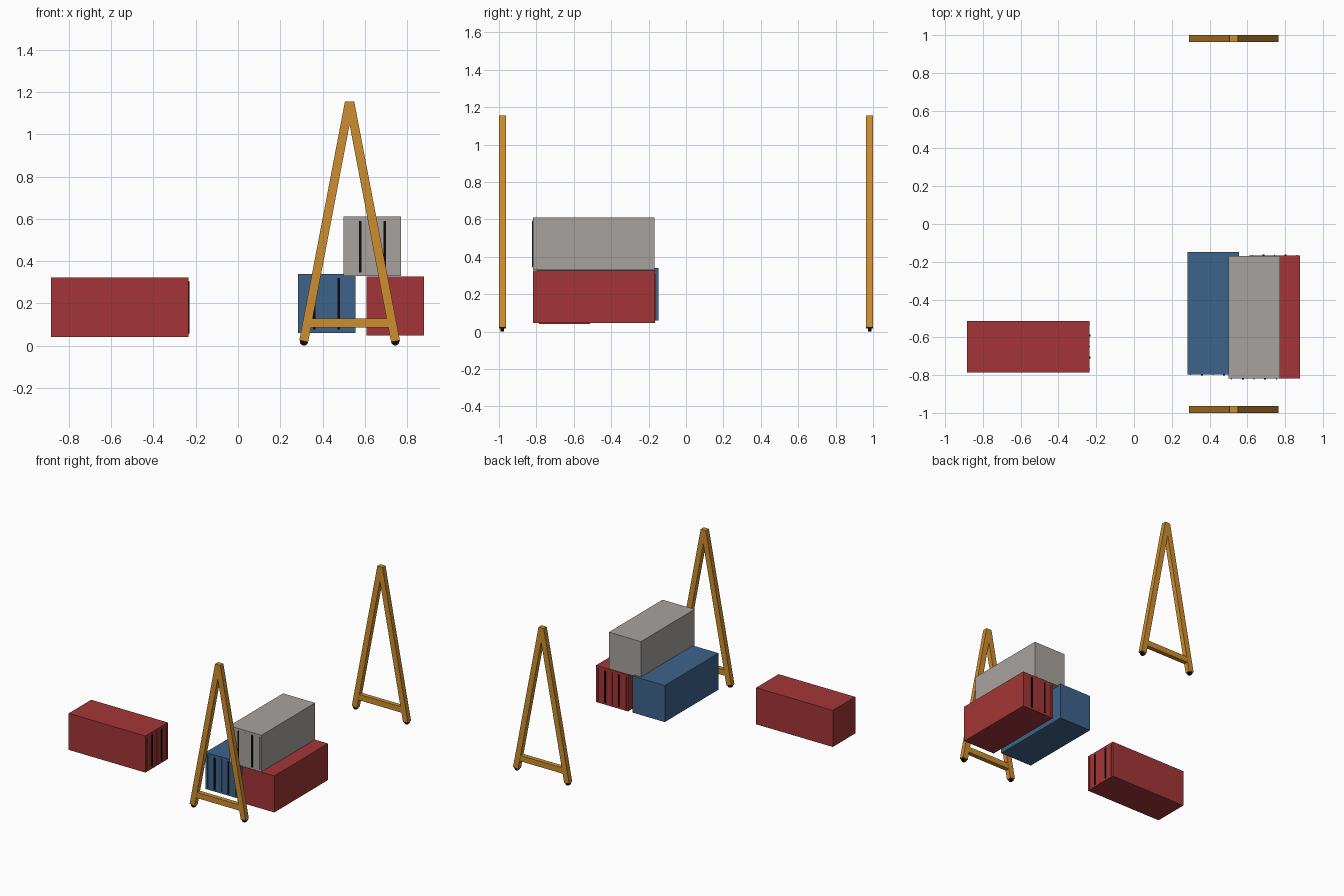
import bpy, bmesh, math
from mathutils import Matrix, Vector

if "Cube" in bpy.data.objects:
    bpy.data.objects.remove(bpy.data.objects["Cube"])


def material(name, rgb):
    m = bpy.data.materials.new(name)
    m.diffuse_color = (*rgb, 1)
    m.use_nodes = True
    m.node_tree.nodes["Principled BSDF"].inputs["Base Color"].default_value = m.diffuse_color
    return m


RED = material("container red", (0.37, 0.036, 0.038))
BLUE = material("container blue", (0.047, 0.126, 0.26))
GREY = material("container grey", (0.39, 0.365, 0.345))
ORANGE = material("frame orange", (0.61, 0.27, 0.028))
BLACK = material("black", (0.003, 0.003, 0.003))


def finish(name, bm, mats):
    bmesh.ops.recalc_face_normals(bm, faces=bm.faces[:])
    me = bpy.data.meshes.new(name)
    bm.to_mesh(me)
    bm.free()
    ob = bpy.data.objects.new(name, me)
    for m in mats:
        me.materials.append(m)
    bpy.context.collection.objects.link(ob)
    return ob


def add_box(bm, centre, size, index=0):
    mat = Matrix.Translation(centre) @ Matrix.Diagonal((*size, 1))
    verts = bmesh.ops.create_cube(bm, size=1, matrix=mat)["verts"]
    for f in {f for v in verts for f in v.link_faces}:
        f.material_index = index


W, L, H = 0.272, 0.650, 0.280


def container(name, mat, centre, angle):
    """Closed box whose door end faces -y before turning about z."""
    bm = bmesh.new()
    add_box(bm, (0, 0, 0), (W, L, H))
    y = -L / 2
    # door seams in the body colour
    for x in (-0.119, 0, 0.119):
        add_box(bm, (x, y - 0.001, -0.002), (0.006, 0.004, 0.25))
    # black locking rods
    for x in (-0.058, 0.058):
        add_box(bm, (x, y - 0.001, -0.002), (0.011, 0.007, 0.245), 1)
    ob = finish(name, bm, (mat, BLACK))
    ob.location = centre
    ob.rotation_euler.z = angle


container("lone_red_container", RED, (-0.560, -0.649, 0.182), math.pi / 2)
container("blue_container", BLUE, (0.419, -0.472, 0.200), 0)
container("stacked_red_container", RED, (0.744, -0.492, 0.187), math.pi)
container("top_grey_container", GREY, (0.636, -0.494, 0.470), 0)

# A-shaped end frames with crossbar and small wheels
CX = 0.528
HALF = [(0.022, 1.155), (0.238, 0.025), (0.196, 0.017)]
OUTLINE = HALF + [(0, 1.046)] + [(-x, z) for x, z in reversed(HALF)]

for side, label in ((-1, "front"), (1, "back")):
    yc = side * 0.9815
    bm = bmesh.new()
    face = bm.faces.new([bm.verts.new((CX + x, yc - 0.0185, z)) for x, z in OUTLINE])
    ext = bmesh.ops.extrude_face_region(bm, geom=[face], use_keep_orig=True)
    bmesh.ops.translate(bm, vec=(0, 0.037, 0),
                        verts=[v for v in ext["geom"] if isinstance(v, bmesh.types.BMVert)])
    finish(label + "_frame", bm, [ORANGE])

    bm = bmesh.new()
    add_box(bm, (CX, yc, 0.107), (0.38, 0.034, 0.044))
    finish(label + "_crossbar", bm, [ORANGE])

    bm = bmesh.new()
    for s in (-1, 1):
        bmesh.ops.create_cone(
            bm, cap_ends=True, segments=12, radius1=0.02, radius2=0.02, depth=0.018,
            matrix=Matrix.Translation((CX + s * 0.216, yc, 0.02)) @ Matrix.Rotation(math.pi / 2, 4, "X"))
    finish(label + "_wheels", bm, [BLACK])
